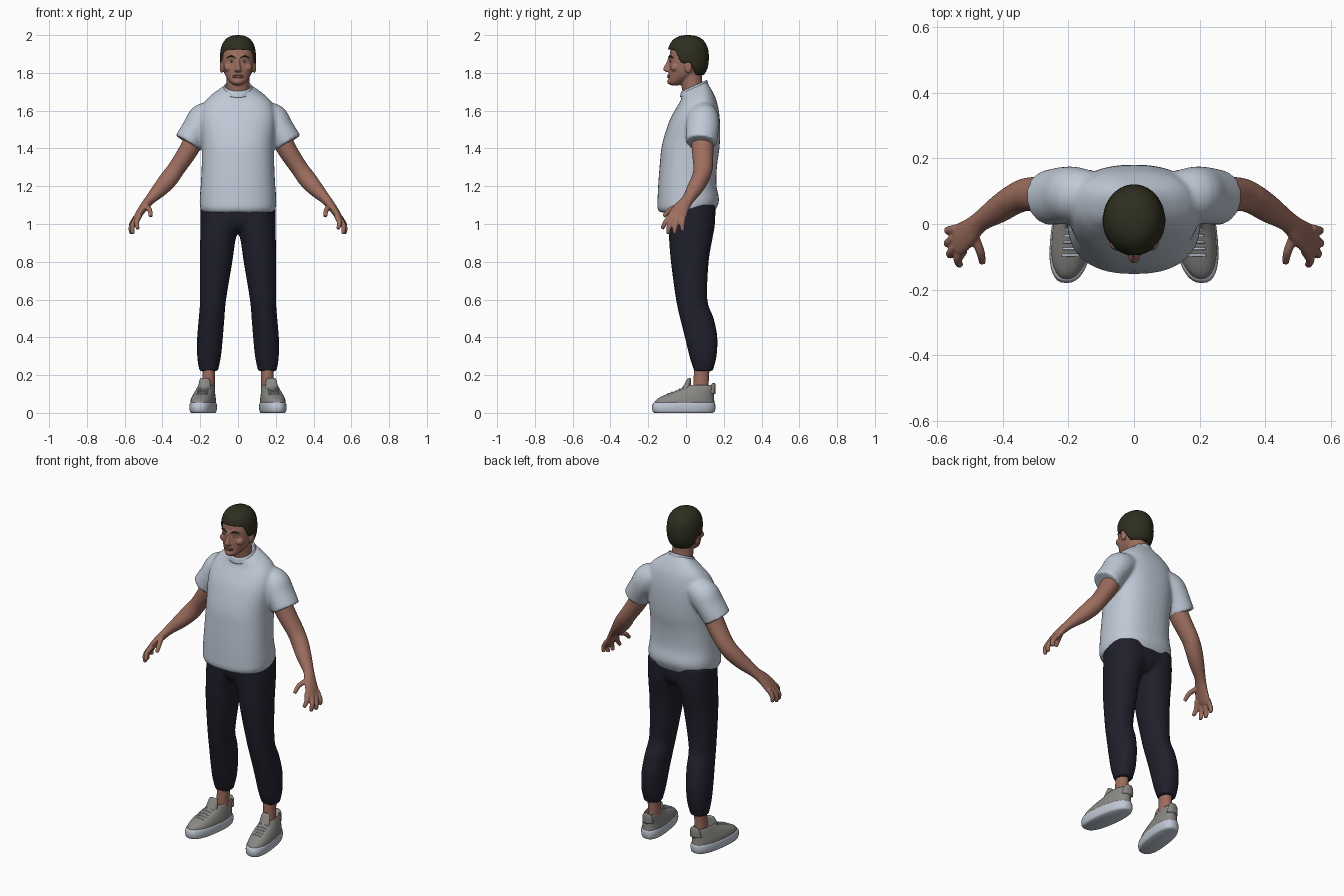
import bpy, bmesh, math
from math import sin, cos, pi, copysign
from mathutils import Vector, Matrix
from mathutils.bvhtree import BVHTree

cube = bpy.data.objects.get("Cube")
if cube:
    bpy.data.objects.remove(cube)


def material(name, *rgb):
    m = bpy.data.materials.new(name)
    m.use_nodes = True
    m.diffuse_color = (*rgb, 1)
    bsdf = next(n for n in m.node_tree.nodes if n.type == 'BSDF_PRINCIPLED')
    bsdf.inputs["Base Color"].default_value = (*rgb, 1)
    bsdf.inputs["Roughness"].default_value = .8
    return m


SKIN = material("skin", .34, .155, .115)
SHIRT = material("pale blue grey cloth", .52, .58, .67)
TROUSERS = material("dark navy cloth", .014, .014, .025)
HAIR = material("dark brown hair", .027, .027, .014)
SHOE = material("grey shoe fabric", .25, .245, .23)
SOLE = material("pale sole rubber", .52, .57, .65)
LIPS = material("lips", .24, .09, .075)
EYE = material("eye white", .4, .36, .34)
IRIS = material("iris", .02, .015, .012)


def bridge(bm, loops):
    """Join rings of points into a closed skin."""
    rows = [[bm.verts.new(p) for p in loop] for loop in loops]
    for a, b in zip(rows, rows[1:]):
        for i in range(len(a)):
            j = (i + 1) % len(a)
            bm.faces.new((a[i], a[j], b[j], b[i]))
    bm.faces.new(rows[0][::-1])
    bm.faces.new(rows[-1])


def spline(rows, steps):
    """Catmull-Rom interpolation of rows of numbers."""
    rows = [rows[0]] + list(rows) + [rows[-1]]
    out = []
    for a, b, c, d in zip(rows, rows[1:], rows[2:], rows[3:]):
        for k in range(steps):
            t = k / steps
            out.append([q + .5 * t * (r - p + t * (2 * p - 5 * q + 4 * r - s + t * (3 * (q - r) + s - p)))
                        for p, q, r, s in zip(a, b, c, d)])
    return out + [list(rows[-1])]


def loft(bm, rings, tube=False, n=28, e=2, side=1, steps=4):
    """Rings are x, y, z, two radii and a slope; flat, or square to the path if tube."""
    rows = spline([tuple(r) + (0,) * (6 - len(r)) for r in rings], steps)
    loops = []
    for i, (x, y, z, a, b, slope) in enumerate(rows):
        u, v = Vector((1, 0, 0)), Vector((0, 1, slope))
        if tube:
            t = Vector(rows[min(i + 1, len(rows) - 1)][:3]) - Vector(rows[max(i - 1, 0)][:3])
            u = Vector((0, 1, 0)).cross(t).normalized()
            v = t.cross(u).normalized()
        loop = []
        for k in range(n):
            c, s = cos(2 * pi * k / n), sin(2 * pi * k / n)
            p = Vector((x, y, z)) + u * a * copysign(abs(c) ** (2 / e), c) + v * b * copysign(abs(s) ** (2 / e), s)
            loop.append((p.x * side, p.y, p.z))
        loops.append(loop)
    bridge(bm, loops)


def cord(bm, points, r, side=1):
    loft(bm, [(*p, r * (.4 if i in (0, len(points) - 1) else 1), r) for i, p in enumerate(points)],
         tube=True, n=10, side=side, steps=2)


def blob(bm, centre, radii):
    bmesh.ops.create_uvsphere(bm, u_segments=20, v_segments=12, radius=1,
                              matrix=Matrix.Translation(centre) @ Matrix.Diagonal((*radii, 1)))


def finish(bm, name, mat, voxel=0, smooth=4):
    bmesh.ops.recalc_face_normals(bm, faces=bm.faces)
    mesh = bpy.data.meshes.new(name)
    bm.to_mesh(mesh)
    bm.free()
    mesh.materials.append(mat)
    mesh.shade_smooth()
    ob = bpy.data.objects.new(name, mesh)
    bpy.context.collection.objects.link(ob)
    if voxel:
        mod = ob.modifiers.new("blend", 'REMESH')
        mod.mode, mod.voxel_size, mod.use_smooth_shade = 'VOXEL', voxel, True
        mod = ob.modifiers.new("soften", 'SMOOTH')
        mod.factor, mod.iterations = .5, smooth
    return ob


# T-shirt: torso and sleeves blended together
bm = bmesh.new()
loft(bm, [(0, .004, 1.062, .188, .145), (0, .005, 1.085, .2, .157), (0, .012, 1.13, .203, .163),
          (0, .007, 1.21, .197, .154), (0, .013, 1.315, .192, .152), (0, .026, 1.42, .191, .153),
          (0, .045, 1.55, .2, .134, .05), (0, .056, 1.63, .185, .108, .15), (0, .057, 1.675, .148, .086, .25),
          (0, .05, 1.708, .1, .072, .35), (0, .043, 1.725, .072, .067, .45)], n=40, e=2.4)
for side in (1, -1):
    loft(bm, [(.12, .09, 1.585, .065, .07), (.18, .09, 1.555, .085, .085), (.222, .086, 1.5, .076, .087),
              (.266, .08, 1.43, .076, .083)], tube=True, side=side)
finish(bm, "t_shirt", SHIRT, .009, 6)

# Neckband
bm = bmesh.new()
loft(bm, [(0, .043, 1.703, .079, .075, .45), (0, .043, 1.728, .074, .07, .45),
          (0, .043, 1.73, .066, .062, .45), (0, .043, 1.7, .058, .055, .45)], n=36)
finish(bm, "neckband", SHIRT)

# Trousers: hips and two legs
bm = bmesh.new()
loft(bm, [(0, .03, 1.12, .19, .125), (0, .03, 1.04, .196, .125), (0, .03, .99, .15, .11), (0, .03, .96, .06, .08)], e=2.3)
for side in (1, -1):
    loft(bm, [(.09, .03, 1.1, .108, .125), (.092, .03, 1, .108, .123), (.106, .025, .92, .094, .115),
              (.116, .02, .8, .086, .1), (.132, .03, .6, .069, .083), (.14, .058, .5, .068, .089),
              (.148, .08, .4, .068, .086), (.153, .09, .3, .063, .072), (.155, .092, .24, .053, .055),
              (.155, .092, .222, .048, .05)], e=2.2, side=side)
finish(bm, "trousers", TROUSERS, .008)

# Arms with hands
FINGERS = {
    "thumb": ((.488, -.035, 1.095), (.468, -.085, 1.075), (.462, -.118, 1.04)),
    "index": ((.52, -.08, 1.045), (.537, -.108, 1.01), (.53, -.126, .975)),
    "middle": ((.54, -.068, 1.03), (.56, -.09, .985), (.555, -.094, .948)),
    "ring": ((.545, -.043, 1.025), (.567, -.058, .98), (.563, -.06, .948)),
    "little": ((.54, -.015, 1.035), (.565, -.02, .995), (.565, -.018, .963)),
}
for side, label in ((1, "left"), (-1, "right")):
    bm = bmesh.new()
    loft(bm, [(.21, .085, 1.49, .055, .06), (.262, .088, 1.39, .051, .057), (.325, .09, 1.295, .046, .051),
              (.365, .075, 1.24, .048, .046), (.412, .045, 1.185, .041, .042), (.468, .008, 1.127, .027, .032),
              (.503, -.025, 1.083, .022, .042), (.532, -.047, 1.04, .018, .049), (.545, -.055, 1.018, .012, .042)],
         tube=True, side=side)
    for joints in FINGERS.values():
        loft(bm, [(*p, r, r) for p, r in zip(joints, (.015, .0135, .0105))], tube=True, n=12, side=side)
    finish(bm, label + "_arm", SKIN, .0045, 3)

    # Ankle
    bm = bmesh.new()
    loft(bm, [(.158, .08, .08, .036, .042), (.156, .08, .16, .033, .04), (.155, .085, .26, .035, .042)], side=side)
    finish(bm, label + "_ankle", SKIN)

    # Shoe: sole, upper, tongue, heel tab and laces, all turned outwards a little
    sole, upper, laces = bmesh.new(), bmesh.new(), bmesh.new()
    loft(sole, [(.183, -.012, 0, .058, .155), (.183, -.012, .008, .064, .164), (.183, -.012, .03, .067, .168),
                (.183, -.01, .052, .064, .163), (.183, -.008, .056, .055, .15)], e=2.5, n=36, side=side)
    loft(upper, [(.183, -.01, .045, .063, .162), (.183, -.004, .07, .062, .153), (.182, .018, .095, .056, .13),
                 (.18, .055, .122, .048, .095), (.178, .072, .142, .042, .077), (.178, .073, .146, .036, .07),
                 (.178, .075, .125, .03, .06)], e=2.3, n=36, side=side)
    tree = BVHTree.FromBMesh(upper)
    for k in range(5):
        y = -.095 + .02 * k
        hits = [tree.ray_cast(Vector((side * (.18 + dx), y, 1)), Vector((0, 0, -1)))[0]
                for dx in (-.028, -.014, 0, .014, .028)]
        cord(laces, [(p.x, p.y, p.z) for p in hits if p], .004)
    loft(upper, [(.179, -.005, .11, .036, .03), (.178, .008, .15, .032, .018),
                 (.178, .016, .178, .026, .01), (.178, .018, .184, .018, .004)], side=side)
    loft(upper, [(.178, .135, .1, .036, .022), (.178, .143, .14, .03, .014), (.178, .147, .158, .018, .006)], side=side)
    for mesh, part, mat in ((sole, "sole", SOLE), (upper, "shoe_upper", SHOE), (laces, "laces", SOLE)):
        for v in mesh.verts:
            v.co.x -= side * .13 * v.co.y
        finish(mesh, label + "_" + part, mat)

# Head: skull, neck, nose, brow, chin and ears blended together
HEAD = [(1.734, -.08, -.035, .02), (1.75, -.092, -.01, .042), (1.785, -.09, .05, .066), (1.82, -.09, .085, .078),
        (1.86, -.088, .1, .084), (1.9, -.086, .105, .085), (1.94, -.076, .105, .08),
        (1.97, -.05, .08, .058), (1.982, -.02, .05, .03)]
bm = bmesh.new()
loft(bm, [(0, (f + b) / 2, z, w, (b - f) / 2) for z, f, b, w in HEAD], n=40, e=2.2)
tree = BVHTree.FromBMesh(bm)


def on_face(x, z, out=0):
    y = tree.ray_cast(Vector((x, -1, z)), Vector((0, 1, 0)))[0].y
    return Vector((x, y - out, z))


loft(bm, [(0, .06, 1.63, .085, .068), (0, .045, 1.69, .064, .062), (0, .03, 1.75, .06, .057), (0, .025, 1.83, .062, .06)])
loft(bm, [(0, -.084, 1.885, .009, .008), (0, -.092, 1.855, .009, .012), (0, -.1, 1.828, .014, .019),
          (0, -.1, 1.812, .018, .018), (0, -.09, 1.804, .012, .01)])
blob(bm, (0, -.084, 1.754), (.024, .016, .017))
blob(bm, (0, -.082, 1.783), (.028, .014, .015))
for side in (1, -1):
    cord(bm, [on_face(side * x, z, -.003) for x, z in ((.006, 1.878), (.03, 1.886), (.056, 1.876))], .009)
    blob(bm, (side * .05, -.058, 1.828), (.026, .024, .022))
    blob(bm, (side * .086, .012, 1.834), (.011, .021, .036))
finish(bm, "head", SKIN, .0045, 3)

# Eyes, irises and eyebrows
whites, irises, brows = bmesh.new(), bmesh.new(), bmesh.new()
for side in (1, -1):
    eye = on_face(side * .033, 1.861)
    blob(whites, eye, (.014, .004, .0055))
    blob(irises, eye - Vector((0, .002, 0)), (.0055, .0035, .005))
    cord(brows, [on_face(side * x, z, .004) for x, z in ((.014, 1.881), (.036, 1.89), (.058, 1.881))], .0045)
finish(whites, "eyes", EYE)
finish(irises, "irises", IRIS)
finish(brows, "eyebrows", HAIR)

# Lips
bm = bmesh.new()
for z, r in ((1.786, .005), (1.778, .006)):
    cord(bm, [(x, -.094 + 12 * x * x, z) for x in (-.026, -.013, 0, .013, .026)], r)
finish(bm, "lips", LIPS)


# Hair cap with a hairline that drops behind the ears
def ramp(t):
    t = min(max(t, 0), 1)
    return t * t * (3 - 2 * t)


bm = bmesh.new()
loops = []
for j in range(13):
    loop = []
    for k in range(56):
        a = 2 * pi * k / 56
        front = -sin(a)
        line = 1.79 + .065 * ramp((front + .5) / .45) + .07 * ramp((front - .3) / .4)
        low = math.asin((line - 1.88) / .12)
        h = sin(low + (pi / 2 - .04 - low) * j / 12)
        r = (1 - abs(h) ** 2.5) ** (1 / 2.5)
        loop.append((.095 * r * cos(a), .011 + .11 * r * sin(a), 1.88 + .12 * h))
    loops.append(loop)
bridge(bm, loops)
finish(bm, "hair", HAIR)
